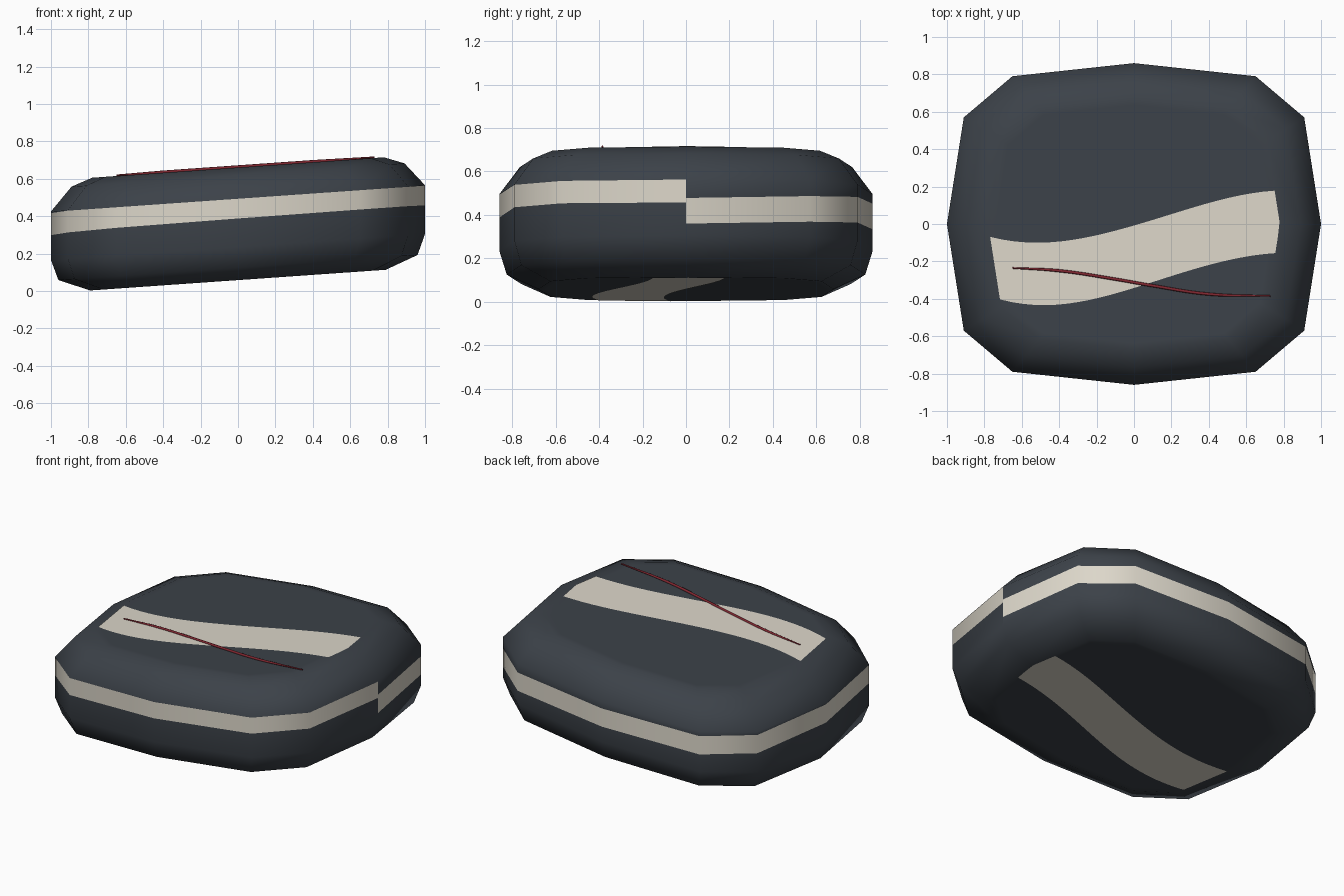
import bpy, bmesh, math

if "Cube" in bpy.data.objects:
    bpy.data.objects.remove(bpy.data.objects["Cube"], do_unlink=True)

TILT = 0.07          # rise of the whole stone per unit of x
TOP, BOTTOM = 0.66, 0.058


def material(name, rgb):
    m = bpy.data.materials.new(name)
    m.use_nodes = True
    m.diffuse_color = (*rgb, 1)
    m.node_tree.nodes["Principled BSDF"].inputs["Base Color"].default_value = (*rgb, 1)
    return m


slate = material("dark slate", (0.045, 0.054, 0.066))
cream = material("cream", (0.72, 0.68, 0.59))
red = material("deep red", (0.22, 0.02, 0.03))


def tilted(x, y, z):
    return (x, y, z + TILT * x)


def finish(bm, name, mats):
    mesh = bpy.data.meshes.new(name)
    bm.to_mesh(mesh)
    bm.free()
    for m in mats:
        mesh.materials.append(m)
    obj = bpy.data.objects.new(name, mesh)
    bpy.context.collection.objects.link(obj)
    bpy.ops.object.select_all(action="DESELECT")
    obj.select_set(True)
    bpy.context.view_layer.objects.active = obj
    bpy.ops.object.shade_smooth_by_angle(angle=math.radians(60))
    return obj


# Stone body: twelve-sided rounded outline, mirrored from one quarter
quarter = [(1, 0), (0.91, 0.57), (0.65, 0.79), (0, 0.86)]
half = quarter + [(-x, y) for x, y in quarter[-2::-1]]
outline = half + [(x, -y) for x, y in half[-2::-1]]   # ends where it began


def column(i):
    """Scale and height of each ring, with the band climbing round the wall."""
    low = 0.29 + 0.1 * math.sin(i * math.pi / 6 / 3.5)
    high = min(low + 0.118, 0.493)
    return [(0.75, BOTTOM), (0.79, BOTTOM), (0.96, 0.125), (1, 0.235),
            (1, low), (1, high),
            (1, 0.495), (0.89, 0.62), (0.78, TOP), (0.74, TOP)]


BAND_ROW = 4
bm = bmesh.new()
grid = [[bm.verts.new(tilted(x * s, y * s, z)) for s, z in column(i)]
        for i, (x, y) in enumerate(outline)]
for a, b in zip(grid, grid[1:]):
    for r in range(len(a) - 1):
        face = bm.faces.new((a[r], b[r], b[r + 1], a[r + 1]))
        face.material_index = 1 if r == BAND_ROW else 0
bm.faces.new([c[-1] for c in grid[:-1]])
bm.faces.new([c[0] for c in grid[-2::-1]])
bmesh.ops.remove_doubles(bm, verts=bm.verts, dist=0.0001)
finish(bm, "stone_body", [slate, cream])


# Curved stripes on the flat top and underside
def stripe(name, z, upward):
    bm = bmesh.new()
    rows = []
    for j in range(-2, 3):
        row = []
        for k in range(25):
            u = k / 12 - 1
            x = 0.78 * u
            y = -0.175 + 0.288 * x + 0.103 * x**2 - 0.213 * x**3 + 0.0835 * j
            row.append(bm.verts.new(tilted(u * (0.78 - 0.157 * abs(y)), y, z)))
        rows.append(row)
    for a, b in zip(rows, rows[1:]):
        for k in range(len(a) - 1):
            quad = (a[k], a[k + 1], b[k + 1], b[k])
            bm.faces.new(quad if upward else quad[::-1])
    finish(bm, name, [cream])


stripe("top_stripe", TOP + 0.002, True)
stripe("underside_stripe", BOTTOM - 0.002, False)

# Thin red thread lying across the top, tapered at the ends
path = [(-0.65, -0.235), (-0.4, -0.25), (-0.1, -0.295),
        (0.1, -0.33), (0.4, -0.375), (0.73, -0.385)]
curve = bpy.data.curves.new("red_thread", "CURVE")
curve.dimensions = "3D"
curve.bevel_depth = 0.008
curve.bevel_resolution = 2
curve.use_fill_caps = True
spline = curve.splines.new("BEZIER")
spline.bezier_points.add(len(path) - 1)
for k, (point, (x, y)) in enumerate(zip(spline.bezier_points, path)):
    point.co = tilted(x, y, TOP + 0.004)
    point.handle_left_type = point.handle_right_type = "AUTO"
    point.radius = 0.5 if k in (0, len(path) - 1) else 1
curve.materials.append(red)
thread = bpy.data.objects.new("red_thread", curve)
bpy.context.collection.objects.link(thread)
